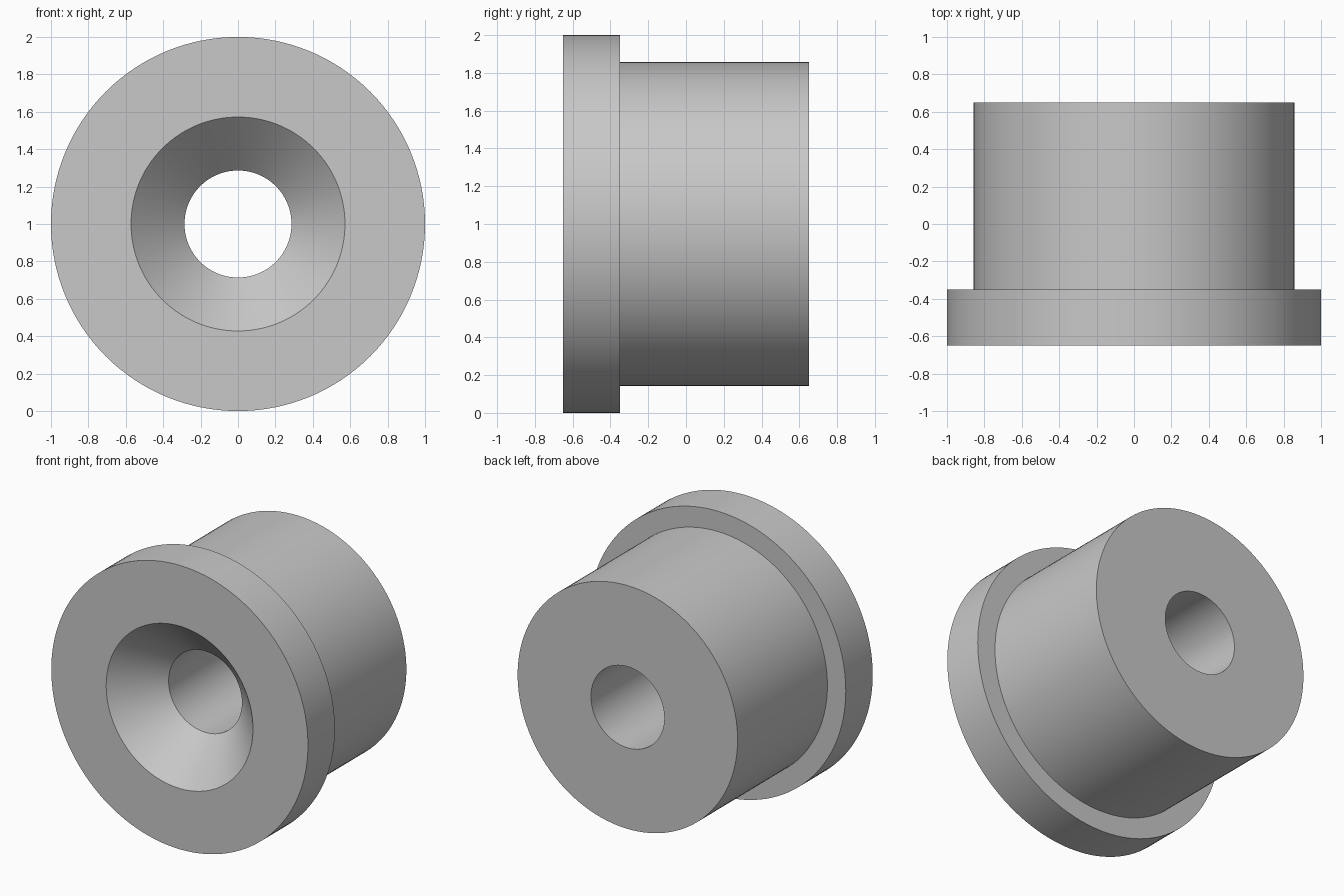
import bpy, bmesh
from math import radians, tau
from mathutils import Matrix, Vector

cube = bpy.data.objects.get("Cube")
if cube:
    bpy.data.objects.remove(cube, do_unlink=True)

SEGMENTS = 128
AXIS_HEIGHT = 1.0
FRONT, SHOULDER, BACK = -0.65, -0.35, 0.65
FLANGE_R, BODY_R, SINK_R, BORE_R = 1.0, 0.857, 0.572, 0.286
SINK_DEPTH = SINK_R - BORE_R  # 45 degree countersink

# Plain grey material
grey = bpy.data.materials.new("plain grey")
grey.use_nodes = True
colour = (0.58, 0.58, 0.58, 1)
grey.diffuse_color = colour
grey.node_tree.nodes["Principled BSDF"].inputs["Base Color"].default_value = colour

# Closed section of the bushing as (radius, y)
profile = [
    (SINK_R, FRONT), (FLANGE_R, FRONT),
    (FLANGE_R, SHOULDER), (BODY_R, SHOULDER),
    (BODY_R, BACK), (BORE_R, BACK),
    (BORE_R, FRONT + SINK_DEPTH),
]

# Revolve the section around the y axis
bm = bmesh.new()
rings = []
for i in range(SEGMENTS):
    turn = Matrix.Rotation(tau * i / SEGMENTS, 3, 'Y')
    rings.append([bm.verts.new(turn @ Vector((0, y, r)) + Vector((0, 0, AXIS_HEIGHT)))
                  for r, y in profile])
for i, ring in enumerate(rings):
    following = rings[(i + 1) % SEGMENTS]
    for j in range(len(profile)):
        k = (j + 1) % len(profile)
        bm.faces.new((ring[j], ring[k], following[k], following[j]))
bmesh.ops.recalc_face_normals(bm, faces=bm.faces)

mesh = bpy.data.meshes.new("flanged_bushing")
bm.to_mesh(mesh)
bm.free()
mesh.materials.append(grey)
bushing = bpy.data.objects.new("flanged_bushing", mesh)
bpy.context.collection.objects.link(bushing)

# Smooth round walls, sharp rims
bpy.ops.object.select_all(action='DESELECT')
bushing.select_set(True)
bpy.context.view_layer.objects.active = bushing
bpy.ops.object.shade_smooth_by_angle(angle=radians(30))
